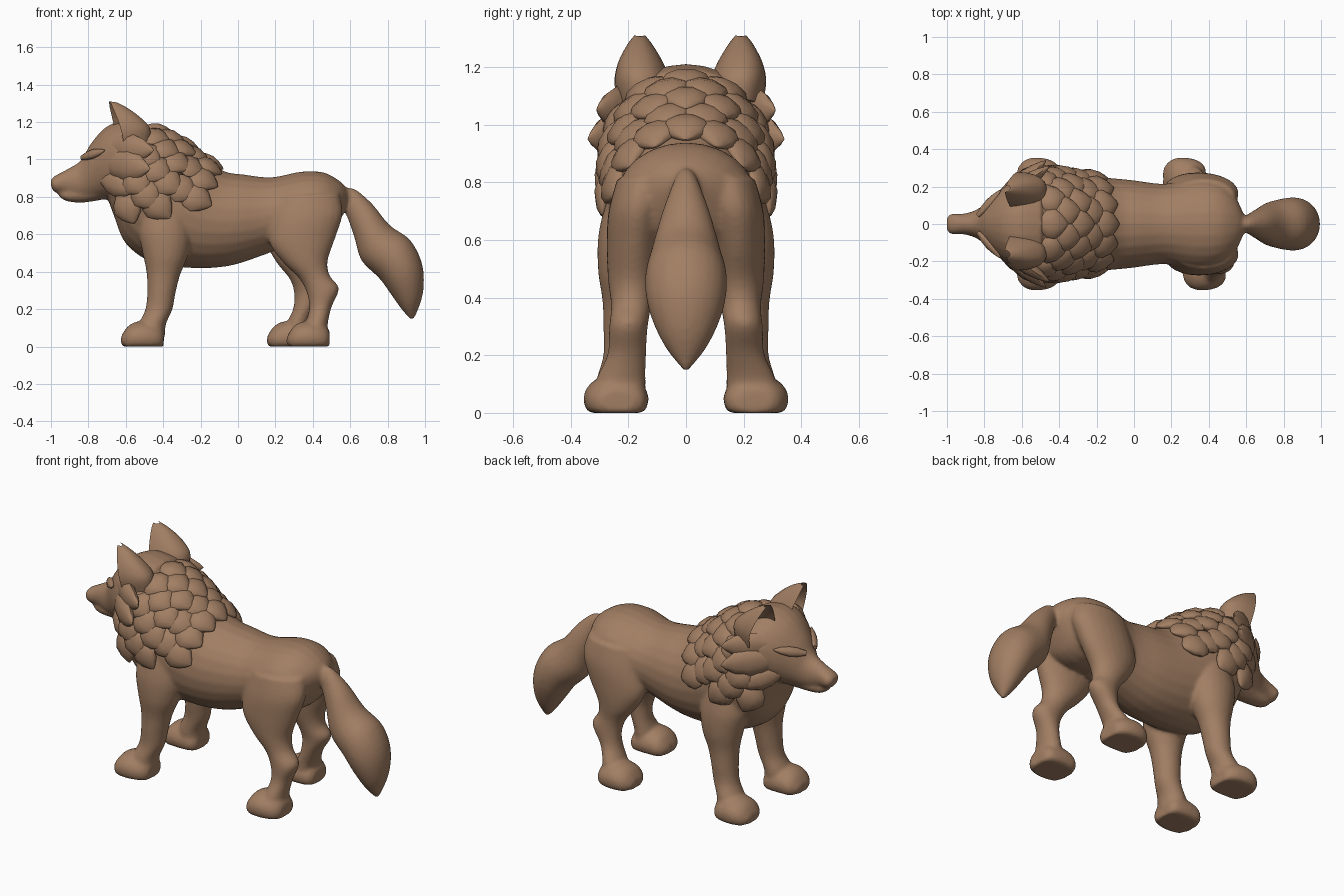
import bpy, bmesh
from math import sin, cos, pi, radians
from mathutils import Vector

old = bpy.data.objects.get("Cube")
if old:
    bpy.data.objects.remove(old, do_unlink=True)

fur = bpy.data.materials.new("brown fur")
fur.use_nodes = True
FUR = (0.36, 0.21, 0.125, 1)
fur.diffuse_color = FUR
fur.node_tree.nodes["Principled BSDF"].inputs["Base Color"].default_value = FUR


# Each station is one cross-section: (x1, z1, x2, z2, y centre, half width)
def spline(st, steps=4):
    out = []
    for i in range(len(st) - 1):
        p0, p1, p2, p3 = (Vector(st[min(max(i + k, 0), len(st) - 1)]) for k in (-1, 0, 1, 2))
        for j in range(steps):
            t = j / steps
            out.append(p1 + (p2 - p0) * (t / 2) + (2 * p0 - 5 * p1 + 4 * p2 - p3) * (t * t / 2)
                       + (3 * p1 - p0 - 3 * p2 + p3) * (t ** 3 / 2))
    return out + [Vector(st[-1])]


def ring_point(s, a, grow=1.0):
    c, w = cos(a) * grow / 2, sin(a) * grow
    return Vector(((s[0] + s[2]) / 2 + (s[0] - s[2]) * c, s[4] + s[5] * w,
                   (s[1] + s[3]) / 2 + (s[1] - s[3]) * c))


def skin(bm, rings):
    loops = [[bm.verts.new(p) for p in r] for r in rings]
    n = len(loops[0])
    for a, b in zip(loops, loops[1:]):
        for i in range(n):
            bm.faces.new((a[i], a[(i + 1) % n], b[(i + 1) % n], b[i]))
    bm.faces.new(loops[0])
    bm.faces.new(loops[-1])


def loft(bm, stations, n=24, floor=0.0):
    rings = [[ring_point(s, 2 * pi * i / n) for i in range(n)] for s in spline(stations)]
    for r in rings:
        for p in r:
            p.z = max(p.z, floor)
    skin(bm, rings)


def tuft(bm, base, tip, out, width, thick):
    d = tip - base
    side = d.cross(out).normalized()
    nrm = side.cross(d).normalized()
    rings = []
    for t, w in ((0, .5), (.25, .9), (.5, 1), (.75, .7), (.92, .3), (1, .03)):
        c = base + d * t
        rings.append([c + side * (width * w * cos(k * pi / 5)) + nrm * (thick * w * sin(k * pi / 5))
                      for k in range(10)])
    skin(bm, rings)


def finish(bm, name, remesh=False):
    bmesh.ops.recalc_face_normals(bm, faces=bm.faces)
    me = bpy.data.meshes.new(name)
    bm.to_mesh(me)
    bm.free()
    me.materials.append(fur)
    ob = bpy.data.objects.new(name, me)
    bpy.context.collection.objects.link(ob)
    if remesh:
        m = ob.modifiers.new("blend", 'REMESH')
        m.mode = 'VOXEL'
        m.voxel_size = 0.01
        m.use_smooth_shade = True
        s = ob.modifiers.new("soften", 'SMOOTH')
        s.factor, s.iterations = 0.5, 9
    else:
        bpy.ops.object.select_all(action='DESELECT')
        ob.select_set(True)
        bpy.context.view_layer.objects.active = ob
        bpy.ops.object.shade_smooth_by_angle(angle=radians(50))
    return ob


TORSO = [(-.68, 1.14, -.70, .80, 0, .16), (-.50, 1.17, -.66, .69, 0, .25),
         (-.36, 1.12, -.60, .55, 0, .275), (-.22, 1.03, -.46, .45, 0, .27),
         (-.08, .94, -.25, .42, 0, .25), (.03, .92, -.05, .43, 0, .235),
         (.18, .905, .14, .49, 0, .215), (.34, .935, .30, .55, 0, .24),
         (.46, .93, .42, .56, 0, .23), (.55, .88, .50, .60, 0, .17),
         (.60, .82, .55, .68, 0, .06)]
HEAD = [(-1.0, .895, -1.0, .855, 0, .035), (-.975, .915, -.98, .825, 0, .055),
        (-.91, .95, -.92, .81, 0, .055), (-.84, .995, -.85, .785, 0, .075),
        (-.79, 1.08, -.78, .785, 0, .12), (-.71, 1.17, -.70, .79, 0, .19),
        (-.61, 1.21, -.62, .82, 0, .24), (-.49, 1.19, -.50, .85, 0, .23)]
JAW = [(-.965, .825, -.955, .80, 0, .025), (-.92, .84, -.91, .775, 0, .045),
       (-.82, .86, -.82, .77, 0, .06), (-.72, .88, -.70, .79, 0, .10)]
TAIL = [(.55, .84, .53, .76, 0, .03), (.62, .845, .575, .71, 0, .045),
        (.72, .76, .62, .59, 0, .085), (.81, .65, .66, .46, 0, .12),
        (.92, .57, .755, .365, 0, .142), (.985, .44, .81, .29, 0, .13),
        (.99, .29, .87, .205, 0, .08), (.945, .15, .92, .145, 0, .01)]
HIND = [(.20, .80, .54, .82, .14, .10), (.17, .67, .56, .71, .165, .105),
        (.17, .55, .52, .58, .18, .095), (.24, .45, .48, .46, .185, .085),
        (.33, .36, .49, .38, .19, .07), (.37, .28, .54, .31, .20, .067),
        (.38, .20, .50, .21, .205, .067), (.36, .12, .48, .12, .225, .085),
        (.35, .06, .48, .06, .23, .09)]
FORE = [(-.50, .74, -.27, .72, .18, .10), (-.53, .62, -.25, .60, .19, .115),
        (-.51, .50, -.27, .48, .20, .105), (-.49, .40, -.31, .38, .205, .085),
        (-.485, .30, -.335, .28, .21, .077), (-.495, .20, -.35, .20, .215, .072),
        (-.53, .12, -.385, .12, .225, .085), (-.54, .06, -.39, .06, .23, .09)]
FOOT = [(0, .06, 0, .01, .24, .06), (.035, .11, .035, -.03, .24, .10),
        (.09, .135, .09, -.04, .243, .113), (.16, .13, .16, -.04, .24, .108),
        (.205, .11, .205, -.03, .235, .09), (.225, .08, .225, 0, .235, .06)]


def place(stations, side, shift):
    # mirror to one side and slide in x by a height-dependent amount
    return [(s[0] + shift(s[1]), s[1], s[2] + shift(s[3]), s[3], s[4] * side, s[5]) for s in stations]


# Body with head, legs, feet and tail blended together
bm = bmesh.new()
for part in (TORSO, HEAD, JAW, TAIL):
    loft(bm, part)
for side in (-1, 1):
    stride = lambda z, s=side: -.11 * max(0, 1 - max(z, .1) / .62) * (s > 0) * 1.15
    loft(bm, place(HIND, side, stride))
    loft(bm, place(FORE, side, lambda z: 0))
    for heel in (.265 + stride(0), -.622):
        loft(bm, place(FOOT, side, lambda z: heel))
        # toes
        for k in range(4):
            y, back = .17 + k * .047, .02 * (k in (0, 3))
            toe = [(-.005 + back, .05, -.005 + back, .01, y, .012), (.02 + back, .085, .02 + back, -.01, y, .025),
                   (.08, .11, .08, -.01, y, .025)]
            loft(bm, place(toe, side, lambda z: heel), 12)
finish(bm, "body", remesh=True)

# Layered mane tufts, each row half a step round from the last
bm = bmesh.new()
rings = spline(TORSO, 2)
for row, (a, b) in enumerate(((2, 4), (3, 5), (4, 6), (5, 7), (6, 8))):
    count = 9 if row < 3 else 7
    reach = radians(118 - 12 * row)
    for k in range(count - row % 2):
        ang = -reach + 2 * reach * (k + .5 * (row % 2)) / (count - 1)
        base = ring_point(rings[a], ang, .97)
        tip = ring_point(rings[b], ang * 1.06, 1.09 if row < 3 else 1.03)
        mid = (rings[a][0] + rings[a][2]) / 2, (rings[a][1] + rings[a][3]) / 2
        out = base - Vector((mid[0], 0, mid[1]))
        tuft(bm, base, tip, out, .085, .04)
finish(bm, "mane")

# Cheek ruff and brows
bm = bmesh.new()
for side in (-1, 1):
    V = lambda x, y, z: Vector((x, y * side, z))
    out = V(-.3, 1, 0)
    tuft(bm, V(-.70, .15, .98), V(-.47, .34, .95), out, .09, .045)
    tuft(bm, V(-.72, .13, .90), V(-.55, .29, .83), out, .07, .04)
    tuft(bm, V(-.68, .16, 1.06), V(-.45, .31, 1.05), out, .08, .04)
    tuft(bm, V(-.835, .045, 1.01), V(-.71, .185, 1.05), V(-.7, .5, .5), .028, .02)
finish(bm, "cheek_ruff")

# Hollow ears, open to the front and slightly outward
EAR = [(-.64, 1.06, -.47, 1.09, .155, .09), (-.655, 1.14, -.475, 1.17, .165, .098),
       (-.67, 1.21, -.53, 1.23, .172, .08), (-.685, 1.275, -.60, 1.28, .175, .045),
       (-.69, 1.31, -.65, 1.305, .175, .018)]
for side, name in ((1, "left_ear"), (-1, "right_ear")):
    bm = bmesh.new()
    ear_rings = []
    for s in spline(EAR):
        ring = []
        for i in range(24):
            a = 2 * pi * i / 24
            c = 1 - 1.3 * cos(a) if cos(a) > 0 else 1 + 2 * cos(a)
            ring.append(Vector(((s[0] + s[2] + (s[0] - s[2]) * c) / 2 + .35 * s[5] * max(sin(a), 0),
                                .015 + side * (s[4] + s[5] * sin(a)),
                                (s[1] + s[3] + (s[1] - s[3]) * c) / 2)))
        ear_rings.append(ring)
    skin(bm, ear_rings)
    finish(bm, name)
